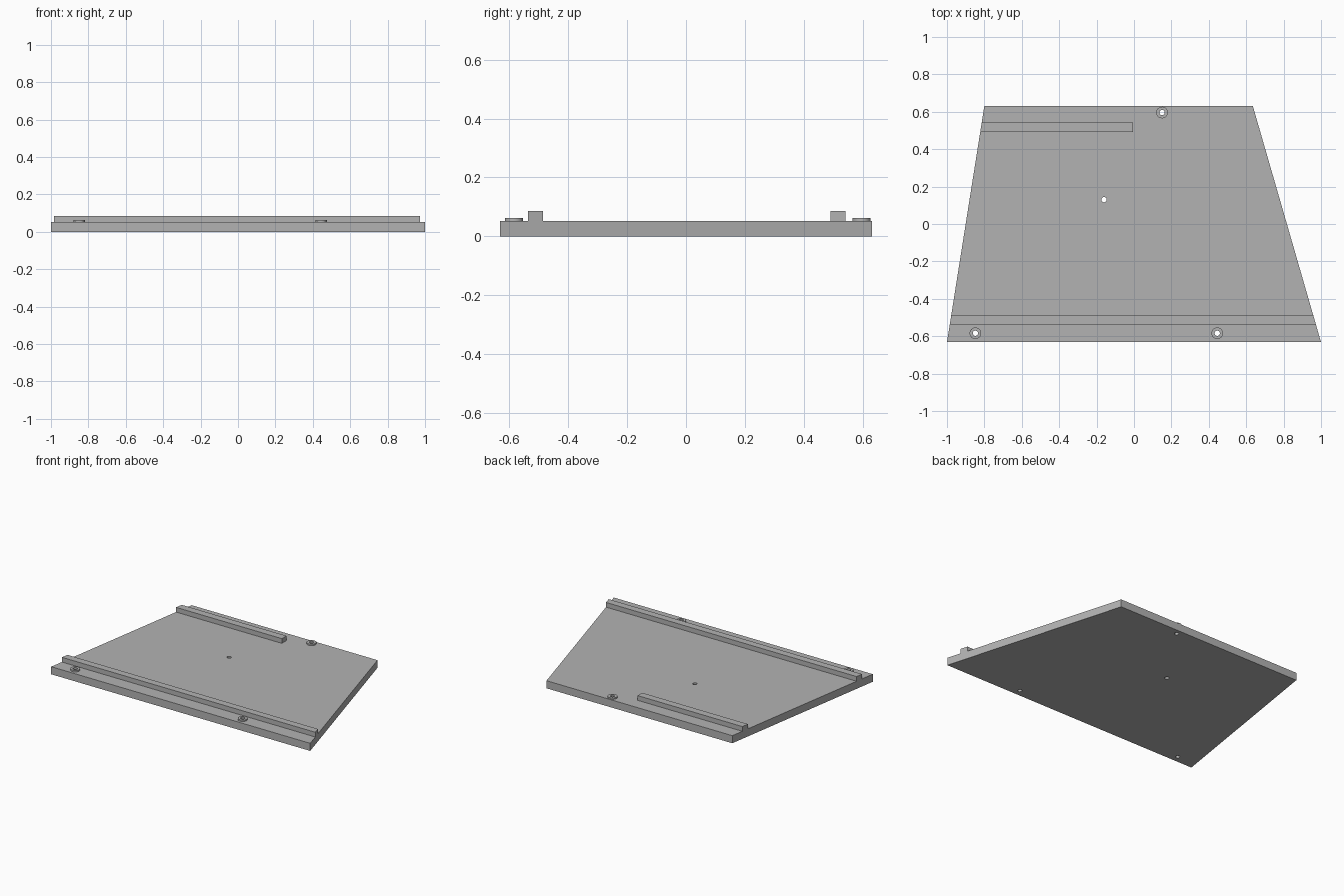
import bpy
import bmesh

# Remove the default cube
cube = bpy.data.objects.get("Cube")
if cube:
    bpy.data.objects.remove(cube, do_unlink=True)

HALF_DEPTH = 0.632
PLATE_TOP = 0.053
RAIL_TOP = 0.086
BOSS_TOP = 0.063
HOLE_RADIUS = 0.014

grey = bpy.data.materials.new("plain grey")
grey.use_nodes = True
grey.diffuse_color = (0.45, 0.45, 0.45, 1)
grey.node_tree.nodes["Principled BSDF"].inputs["Base Color"].default_value = grey.diffuse_color


def left_edge(y):
    """x of the slanted -x side at depth y"""
    return -1 + 0.2 * (y + HALF_DEPTH) / (2 * HALF_DEPTH)


def right_edge(y):
    """x of the slanted +x side at depth y"""
    return 1 - 0.365 * (y + HALF_DEPTH) / (2 * HALF_DEPTH)


def slab(name, y0, y1, z0, z1, end=None):
    """Block that follows the slanted sides, or stops square at x = end"""
    bm = bmesh.new()
    outline = [(left_edge(y0), y0), (right_edge(y0) if end is None else end, y0),
               (right_edge(y1) if end is None else end, y1), (left_edge(y1), y1)]
    base = bm.faces.new([bm.verts.new((x, y, z0)) for x, y in outline])
    top = bmesh.ops.extrude_face_region(bm, geom=[base])["geom"]
    bmesh.ops.translate(bm, vec=(0, 0, z1 - z0),
                        verts=[v for v in top if isinstance(v, bmesh.types.BMVert)])
    bmesh.ops.recalc_face_normals(bm, faces=bm.faces)
    mesh = bpy.data.meshes.new(name)
    bm.to_mesh(mesh)
    bm.free()
    mesh.materials.append(grey)
    obj = bpy.data.objects.new(name, mesh)
    bpy.context.collection.objects.link(obj)
    return obj


def cylinder(name, x, y, radius, z0, z1):
    bpy.ops.mesh.primitive_cylinder_add(vertices=32, radius=radius, depth=z1 - z0,
                                        location=(x, y, (z0 + z1) / 2))
    obj = bpy.context.object
    obj.name = name
    obj.data.materials.append(grey)
    return obj


def drill(obj, x, y):
    """Cut a round vertical hole right through a part"""
    cutter = cylinder("hole_cutter", x, y, HOLE_RADIUS, -0.1, 0.2)
    mod = obj.modifiers.new("hole", "BOOLEAN")
    mod.operation = "DIFFERENCE"
    mod.solver = "EXACT"
    mod.object = cutter
    bpy.context.view_layer.objects.active = obj
    bpy.ops.object.modifier_apply(modifier=mod.name)
    bpy.data.objects.remove(cutter, do_unlink=True)


# Base plate and the two raised rails
plate = slab("base_plate", -HALF_DEPTH, HALF_DEPTH, 0, PLATE_TOP)
slab("front_rail", -0.536, -0.486, PLATE_TOP, RAIL_TOP)
slab("back_rail", 0.491, 0.542, PLATE_TOP, RAIL_TOP, end=-0.005)

# Screw bosses with through holes
bosses = {"front_right_boss": (-0.848, -0.584),
          "front_left_boss": (0.445, -0.584),
          "back_boss": (0.15, 0.596)}
smooth_parts = [plate]
for name, (x, y) in bosses.items():
    boss = cylinder(name, x, y, 0.031, PLATE_TOP, BOSS_TOP)
    drill(boss, x, y)
    drill(plate, x, y)
    smooth_parts.append(boss)

# Small hole in the middle of the plate
drill(plate, -0.16, 0.13)

# Smooth the round walls, keep the edges sharp
for obj in smooth_parts:
    bpy.ops.object.select_all(action="DESELECT")
    obj.select_set(True)
    bpy.context.view_layer.objects.active = obj
    bpy.ops.object.shade_smooth_by_angle()
